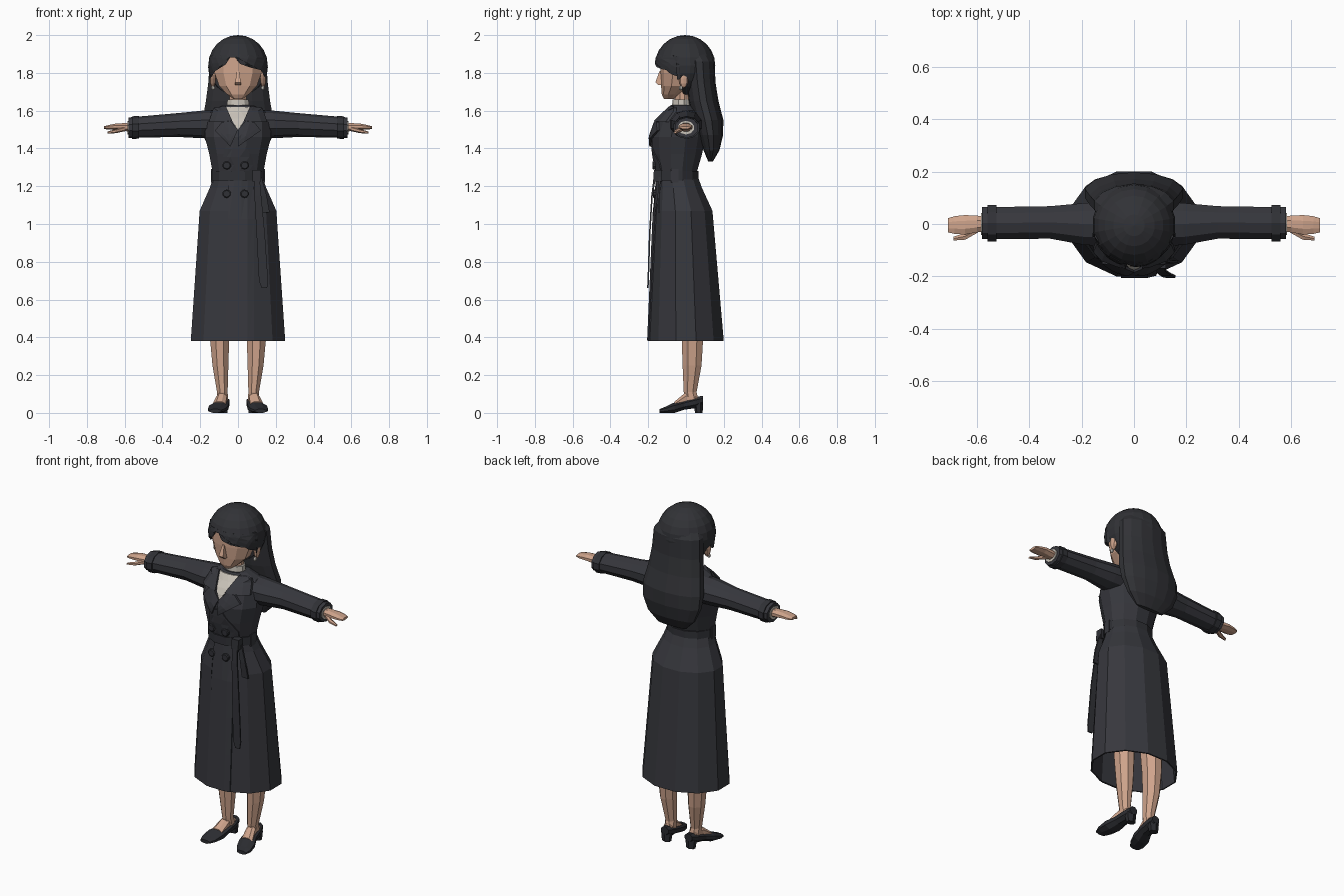
import bpy, bmesh
from math import cos, sin, pi
from mathutils import Vector, Matrix
from mathutils.bvhtree import BVHTree

if "Cube" in bpy.data.objects:
    bpy.data.objects.remove(bpy.data.objects["Cube"])


def material(name, r, g, b):
    m = bpy.data.materials.new(name)
    m.use_nodes = True
    m.diffuse_color = (r, g, b, 1)
    m.node_tree.nodes["Principled BSDF"].inputs["Base Color"].default_value = (r, g, b, 1)
    return m


COAT = material("coat_charcoal", .038, .039, .047)
BELT = material("belt_charcoal", .03, .031, .037)
HAIR = material("hair_black", .031, .032, .037)
SHOE = material("shoe_black", .024, .025, .03)
SKIN = material("skin", .62, .37, .26)
KNIT = material("knit_cream", .58, .54, .48)
PEARL = material("pearl", .75, .72, .66)


def finish(name, bm, mat):
    bmesh.ops.recalc_face_normals(bm, faces=bm.faces[:])
    me = bpy.data.meshes.new(name)
    bm.to_mesh(me)
    bm.free()
    me.materials.append(mat)
    ob = bpy.data.objects.new(name, me)
    bpy.context.scene.collection.objects.link(ob)
    return ob


def loft(name, mat, rings, n=12, axis="Z", s=1, caps=True):
    """Skin rings (position, centre a, centre b, half size a, half size b) along an axis."""
    place = {"Z": lambda t, a, b: (s * a, b, t),
             "X": lambda t, a, b: (s * t, a, b),
             "Y": lambda t, a, b: (s * a, t, b)}[axis]
    angles = [2 * pi * (i + .5) / n for i in range(n)]
    ka, kb = max(map(cos, angles)), max(map(sin, angles))
    bm = bmesh.new()
    loops = [[bm.verts.new(place(t, a + ra * cos(w) / ka, b + rb * sin(w) / kb))
              for w in angles] for t, a, b, ra, rb in rings]
    for lo, hi in zip(loops, loops[1:]):
        for i in range(n):
            j = (i + 1) % n
            bm.faces.new((lo[i], lo[j], hi[j], hi[i]))
    if caps:
        bm.faces.new(loops[0])
        bm.faces.new(loops[-1])
    return finish(name, bm, mat)


def surface(*objects):
    bm = bmesh.new()
    for ob in objects:
        bm.from_mesh(ob.data)
    tree = BVHTree.FromBMesh(bm)
    bm.free()
    return tree


def plate(name, mat, tree, outline, lift=.006, cuts=3, thick=.006):
    """Lay a front-facing outline of (x, z) points on a surface as a thin panel."""
    bm = bmesh.new()
    bm.faces.new([bm.verts.new((x, 0, z)) for x, z in outline])
    bmesh.ops.triangulate(bm, faces=bm.faces[:])
    bmesh.ops.subdivide_edges(bm, edges=bm.edges[:], cuts=cuts, use_grid_fill=True)
    for v in bm.verts:
        hit = tree.ray_cast(Vector((v.co.x, -1, v.co.z)), Vector((0, 1, 0)))[0]
        if hit is None:
            hit = tree.find_nearest(Vector((v.co.x, -.05, v.co.z)))[0]
        v.co.y = hit.y - lift
    ext = bmesh.ops.extrude_face_region(bm, geom=bm.faces[:])
    for v in ext["geom"]:
        if isinstance(v, bmesh.types.BMVert):
            v.co.y += thick
    return finish(name, bm, mat)


def ball(name, mat, centre, size, u=8, v=6):
    bm = bmesh.new()
    bmesh.ops.create_uvsphere(bm, u_segments=u, v_segments=v, radius=1,
                              matrix=Matrix.LocRotScale(Vector(centre), None, Vector(size)))
    return finish(name, bm, mat)


# Coat body and open skirt
torso = loft("coat_torso", COAT, [
    (1.25, 0, -.05, .13, .1), (1.37, 0, -.045, .152, .13), (1.46, 0, -.04, .175, .142),
    (1.54, 0, -.03, .175, .125), (1.6, 0, -.015, .14, .085), (1.63, 0, -.02, .08, .06)])
skirt = loft("coat_skirt", COAT, [
    (.38, 0, 0, .25, .2), (1.07, 0, -.015, .203, .155), (1.19, 0, -.035, .15, .12),
    (1.25, 0, -.045, .13, .108)], caps=False)
hem = skirt.modifiers.new("thickness", "SOLIDIFY")
hem.thickness = .008
body, lower = surface(torso), surface(skirt)

# Front overlap, knit panel, lapels and collar
plate("skirt_front_overlap", COAT, lower,
      [(-.05, .382), (.085, .382), (.085, 1.06), (.085, 1.24), (-.05, 1.24), (-.05, 1.06)])
plate("chest_overlap", COAT, body,
      [(-.1, 1.27), (.1, 1.27), (.1, 1.32), (.02, 1.44), (-.06, 1.44)])
plate("knit_front", KNIT, body, [(-.075, 1.62), (0, 1.495), (.075, 1.62)], .008)
for s, side in ((1, "left"), (-1, "right")):
    flip = lambda pts: [(s * x, z) for x, z in pts]
    plate(side + "_lapel", COAT, body,
          flip([(0, 1.5), (.04, 1.545), (.085, 1.54), (.122, 1.495), (-.02 * s + .02, 1.41)]),
          .016, thick=.012)
    plate(side + "_collar", COAT, body,
          flip([(.065, 1.625), (.03, 1.545), (.155, 1.54), (.13, 1.615)]), .02, thick=.016)

# Buttons
for z, y in ((1.31, -.165), (1.16, -.158)):
    for x in (-.06, .035):
        spot = (body if z > 1.25 else lower).ray_cast(Vector((x, -1, z)), Vector((0, 1, 0)))[0]
        y = spot.y
        loft("button", BELT, [(y - .016, x, z, .017, .017), (y - .012, x, z, .022, .022),
                              (y, x, z, .022, .022)], 10, "Y")

# Belt with loops, knot and hanging ends
loft("belt", BELT, [(1.23, 0, -.05, .138, .117), (1.28, 0, -.05, .138, .117)])
for x in (-.128, .128):
    loft("belt_loop", COAT, [(1.22, x, -.06, .014, .02), (1.29, x, -.06, .014, .02)], 4)
loft("belt_knot", BELT, [(1.225, .1, -.15, .022, .024), (1.285, .1, -.15, .022, .02)], 4)
loft("belt_long_end", BELT, [
    (.66, .14, -.202, .014, .004), (.7, .135, -.2, .024, .004), (.95, .12, -.192, .022, .004),
    (1.15, .105, -.18, .018, .004), (1.25, .1, -.165, .014, .006)], 4)
loft("belt_short_end", BELT, [
    (1.06, .148, -.142, .02, .005), (1.15, .135, -.145, .017, .005),
    (1.25, .112, -.14, .012, .006)], 4)

# Neck and head
loft("knit_collar", KNIT, [(1.57, 0, -.025, .07, .055), (1.61, 0, -.025, .06, .05),
                           (1.66, 0, -.025, .056, .046)], 10)
loft("neck", SKIN, [(1.62, 0, -.02, .045, .04), (1.74, 0, -.02, .045, .04)], 10)
loft("head", SKIN, [
    (1.662, 0, -.09, .024, .026), (1.685, 0, -.078, .055, .05), (1.73, 0, -.052, .1, .08),
    (1.8, 0, -.04, .124, .096), (1.89, 0, -.03, .13, .105), (1.95, 0, -.01, .08, .08)], 10)
loft("nose", SKIN, [(1.735, 0, -.13, .017, .016), (1.75, 0, -.14, .015, .022),
                    (1.81, 0, -.13, .006, .01)], 4)

# Hair cap, with the forehead cut open, parted fringe and long back hair
cap = ball("hair_cap", HAIR, (0, -.005, 1.84), (.16, .16, .16), 18, 12)
scalp = surface(cap)
bm = bmesh.new()
bm.from_mesh(cap.data)
low = [f for f in bm.faces if f.calc_center_median().z < 1.88 and f.calc_center_median().y < -.02]
bmesh.ops.delete(bm, geom=low, context="FACES")
bm.to_mesh(cap.data)
bm.free()
plate("fringe_right", HAIR, scalp,
      [(-.03, 1.9), (-.065, 1.845), (-.12, 1.81), (-.15, 1.765), (-.158, 1.83), (-.15, 1.89)],
      .002, thick=.012)
plate("fringe_left", HAIR, scalp,
      [(-.03, 1.9), (.01, 1.848), (.06, 1.83), (.12, 1.815), (.15, 1.765), (.158, 1.83),
       (.15, 1.89)], .002, thick=.012)
loft("long_hair", HAIR, [
    (1.33, 0, .13, .09, .012), (1.39, 0, .135, .15, .042), (1.47, 0, .13, .184, .066),
    (1.55, 0, .118, .188, .08), (1.65, 0, .092, .17, .08), (1.75, 0, .078, .157, .078),
    (1.86, 0, .07, .15, .082), (1.92, 0, .04, .11, .08)], 14)

for s, side in ((1, "left"), (-1, "right")):
    # Ears and earrings
    ball(side + "_ear", SKIN, (s * .133, -.012, 1.77), (.016, .026, .05))
    ball(side + "_earring", PEARL, (s * .132, -.028, 1.72), (.01, .01, .012))

    # Sleeve, cuff strap and inner cuff
    loft(side + "_sleeve", COAT, [
        (.1, 0, 1.53, .085, .075), (.19, 0, 1.527, .08, .073), (.32, .006, 1.524, .062, .063),
        (.58, .003, 1.51, .061, .054)], 10, "X", s)
    loft(side + "_cuff_strap", BELT, [(.525, .003, 1.512, .069, .06),
                                      (.56, .003, 1.51, .069, .06)], 10, "X", s)
    loft(side + "_inner_cuff", KNIT, [(.56, 0, 1.51, .042, .036),
                                      (.584, 0, 1.51, .042, .036)], 10, "X", s)

    # Hand with joined fingers and a thumb
    loft(side + "_hand", SKIN, [
        (.56, 0, 1.51, .026, .022), (.6, 0, 1.513, .032, .021), (.645, -.003, 1.515, .037, .017),
        (.685, -.004, 1.512, .034, .012), (.71, -.005, 1.51, .027, .007)], 8, "X", s)
    loft(side + "_thumb", SKIN, [
        (.595, -.018, 1.505, .014, .013), (.645, -.047, 1.492, .013, .011),
        (.69, -.056, 1.484, .007, .006)], 6, "X", s)

    # Leg, foot and heeled shoe
    loft(side + "_leg", SKIN, [
        (.05, .08, .035, .03, .036), (.11, .083, .022, .028, .034), (.25, .093, .032, .042, .05),
        (.38, .097, .034, .05, .056), (.75, .095, .02, .065, .07)], 8, s=s)
    loft(side + "_foot", SKIN, [
        (.06, .08, .07, .025, .025), (0, .086, .075, .027, .035), (-.06, .1, .04, .035, .02)],
        8, "Y", s)
    loft(side + "_shoe", SHOE, [
        (.09, .078, .068, .024, .022), (.05, .08, .055, .036, .03), (-.01, .088, .042, .04, .025),
        (-.06, .102, .028, .05, .028), (-.11, .114, .016, .045, .016),
        (-.14, .12, .01, .03, .01)], 8, "Y", s)
    loft(side + "_heel", SHOE, [(0, .08, .068, .024, .02), (.055, .08, .065, .03, .026)], 6, s=s)
